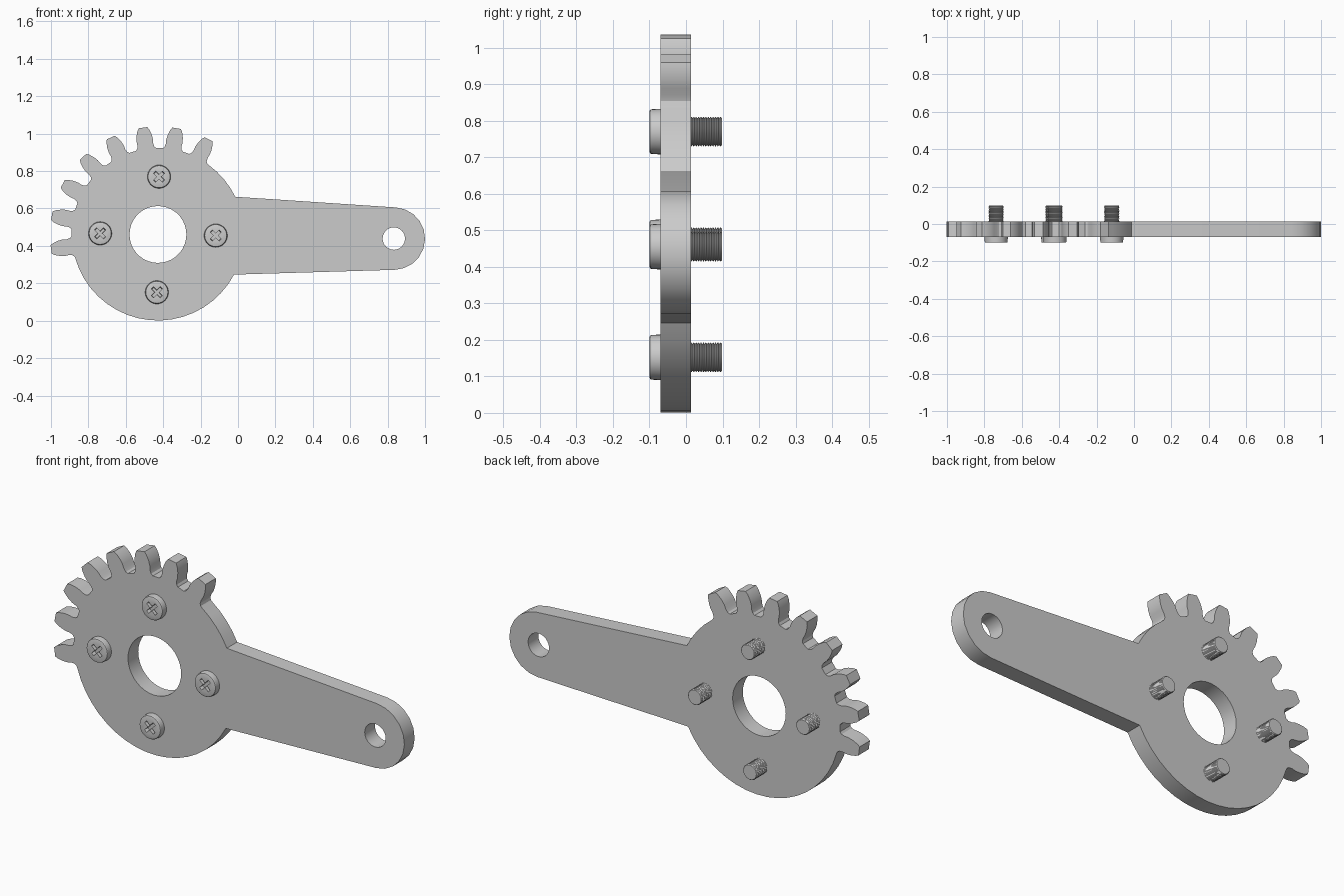
import bpy, bmesh, math
from mathutils import Matrix, Vector

if "Cube" in bpy.data.objects:
    bpy.data.objects.remove(bpy.data.objects["Cube"])

CX, CZ = -0.428, 0.461      # gear centre
R_ROOT = 0.460
TEETH = [62 + 18 * i for i in range(8)]
# half tooth profile from tip to root: radius, half angle in degrees
FLANK = [(0.577, 2.3), (0.562, 3.3), (0.535, 4.4), (0.51, 5.0),
         (0.488, 5.0), (0.471, 5.6), (0.462, 6.8)]


def polar(r, deg, cx=CX, cz=CZ):
    a = math.radians(deg)
    return (cx + r * math.cos(a), cz + r * math.sin(a))


def arc(r, a0, a1, n, cx=CX, cz=CZ):
    return [polar(r, a0 + (a1 - a0) * i / n, cx, cz) for i in range(n + 1)]


def select_only(ob):
    bpy.ops.object.select_all(action='DESELECT')
    ob.select_set(True)
    bpy.context.view_layer.objects.active = ob


# Plate outline: disc, teeth, arm
outline = arc(R_ROOT, 26, 54, 4)
for t in TEETH:
    outline += [polar(r, t - h) for r, h in reversed(FLANK)]
    outline += [polar(r, t + h) for r, h in FLANK]
outline += arc(R_ROOT, 196, 332.2, 18)
outline += arc(0.167, -88, 86, 10, 0.833, 0.439)

curve = bpy.data.curves.new("gear_lever_plate", 'CURVE')
curve.dimensions = '2D'
curve.fill_mode = 'BOTH'
curve.extrude = 0.042
for pts in (outline,
            arc(0.152, 0, 350, 35),
            arc(0.060, 0, 345, 23, 0.833, 0.439)):
    sp = curve.splines.new('POLY')
    sp.points.add(len(pts) - 1)
    for p, (x, z) in zip(sp.points, pts):
        p.co = (x, z, 0, 1)
    sp.use_cyclic_u = True
    sp.use_smooth = False
plate = bpy.data.objects.new("gear_lever_plate", curve)
bpy.context.collection.objects.link(plate)
plate.rotation_euler = (math.pi / 2, 0, 0)
plate.location.y = -0.028
select_only(plate)
bpy.ops.object.convert(target='MESH')
plate = bpy.context.object
bm = bmesh.new()
bm.from_mesh(plate.data)
bmesh.ops.remove_doubles(bm, verts=bm.verts, dist=1e-5)
bmesh.ops.recalc_face_normals(bm, faces=bm.faces)
bm.to_mesh(plate.data)
bm.free()
bpy.ops.object.shade_smooth_by_angle(angle=math.radians(25))


def lathe(name, profile, n=32):
    """Closed solid turned about the y axis from (radius, y) pairs."""
    bm = bmesh.new()
    rings = [[bm.verts.new((r * math.cos(2 * math.pi * i / n), y,
                            r * math.sin(2 * math.pi * i / n)))
              for i in range(n)] for r, y in profile]
    for a, b in zip(rings, rings[1:]):
        for i in range(n):
            j = (i + 1) % n
            bm.faces.new((a[i], a[j], b[j], b[i]))
    bm.faces.new(rings[0])
    bm.faces.new(rings[-1])
    bmesh.ops.recalc_face_normals(bm, faces=bm.faces)
    me = bpy.data.meshes.new(name)
    bm.to_mesh(me)
    bm.free()
    ob = bpy.data.objects.new(name, me)
    bpy.context.collection.objects.link(ob)
    return ob


# Screw: pan head, shank and ridged thread
profile = [(0.055, -0.100), (0.059, -0.0985), (0.061, -0.095),
           (0.0625, -0.070), (0.0365, -0.0695), (0.0365, 0.010)]
ridges, pitch = 13, 0.0066
for k in range(ridges):
    y = 0.0115 + k * pitch
    profile += [(0.0365, y), (0.0403, y + pitch * 0.4), (0.0403, y + pitch * 0.6)]
profile += [(0.037, 0.0985)]
screw = lathe("screw_1", profile)

# Cross recess cut into the head
bm = bmesh.new()
w, l = 0.0085, 0.036
cross = [(w, w), (w, l), (-w, l), (-w, w), (-l, w), (-l, -w),
         (-w, -w), (-w, -l), (w, -l), (w, -w), (l, -w), (l, w)]
face = bm.faces.new([bm.verts.new((x, -0.11, z)) for x, z in cross])
ext = bmesh.ops.extrude_face_region(bm, geom=[face])
for v in ext["geom"]:
    if isinstance(v, bmesh.types.BMVert):
        v.co = Vector((v.co.x * 0.85, -0.078, v.co.z * 0.85))
bmesh.ops.rotate(bm, verts=bm.verts, matrix=Matrix.Rotation(math.radians(45), 3, 'Y'))
bmesh.ops.recalc_face_normals(bm, faces=bm.faces)
me = bpy.data.meshes.new("recess_cutter")
bm.to_mesh(me)
bm.free()
cutter = bpy.data.objects.new("recess_cutter", me)
bpy.context.collection.objects.link(cutter)
cutter.hide_render = True
mod = screw.modifiers.new("recess", 'BOOLEAN')
mod.operation = 'DIFFERENCE'
mod.solver = 'EXACT'
mod.object = cutter
select_only(screw)
bpy.ops.object.modifier_apply(modifier=mod.name)
bpy.data.objects.remove(cutter)
bpy.ops.object.shade_smooth_by_angle(angle=math.radians(25))

# Four screws round the centre hole
for i in range(4):
    ob = screw if i == 0 else screw.copy()
    if i:
        ob.name = f"screw_{i + 1}"
        bpy.context.collection.objects.link(ob)
    x, z = polar(0.309, -1.1 + 90 * i)
    ob.location = (x, 0, z)
